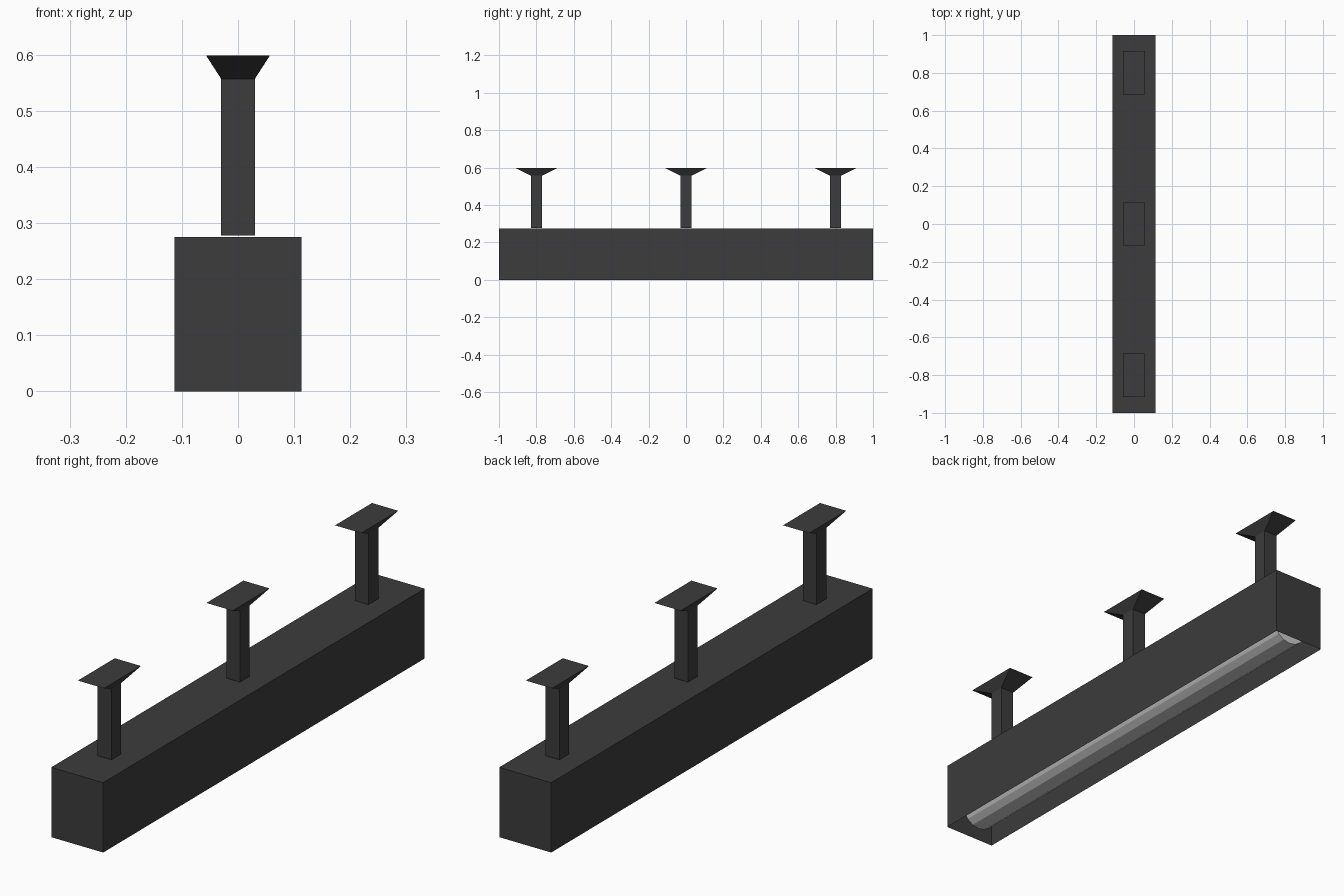
import bpy, bmesh, math
from mathutils import Matrix

if "Cube" in bpy.data.objects:
    bpy.data.objects.remove(bpy.data.objects["Cube"])

dark = bpy.data.materials.new("dark_metal")
dark.diffuse_color = (0.045, 0.045, 0.045, 1)
dark.use_nodes = True
dark.node_tree.nodes["Principled BSDF"].inputs["Base Color"].default_value = dark.diffuse_color


def finish(bm, name, mat=None):
    me = bpy.data.meshes.new(name)
    bm.to_mesh(me)
    bm.free()
    ob = bpy.data.objects.new(name, me)
    bpy.context.collection.objects.link(ob)
    if mat:
        me.materials.append(mat)
    return ob


def frustum(name, y, z0, z1, bottom, top, mat, open_bottom=False):
    """Four-sided block between two rectangles given as half sizes."""
    bm = bmesh.new()
    bmesh.ops.create_cube(bm, size=2)
    for v in bm.verts:
        up = v.co.z > 0
        hx, hy = top if up else bottom
        v.co = (v.co.x * hx, y + v.co.y * hy, z1 if up else z0)
    if open_bottom:
        base = [f for f in bm.faces if all(v.co.z == f.verts[0].co.z for v in f.verts)
                and f.calc_center_median().z < (z0 + z1) / 2]
        bmesh.ops.delete(bm, geom=base, context='FACES_ONLY')
    return finish(bm, name, mat)


# thin-walled housing, open underneath
frustum("housing", 0, 0, 0.275, (0.113, 1), (0.113, 1), dark, open_bottom=True)

# lamp tube inside the housing
bm = bmesh.new()
bmesh.ops.create_cone(bm, cap_ends=True, segments=16, radius1=0.078, radius2=0.078, depth=1.89,
                      matrix=Matrix.Translation((0, 0, 0.088)) @ Matrix.Rotation(math.pi / 2, 4, 'X'))
finish(bm, "lamp_tube")

# three hanger posts with flared ceiling plates
for i, y in enumerate((-0.8, 0, 0.8)):
    frustum(f"hanger_post_{i}", y, 0.278, 0.557, (0.03, 0.03), (0.03, 0.03), dark)
    frustum(f"ceiling_plate_{i}", y, 0.557, 0.599, (0.03, 0.03), (0.057, 0.115), dark)
